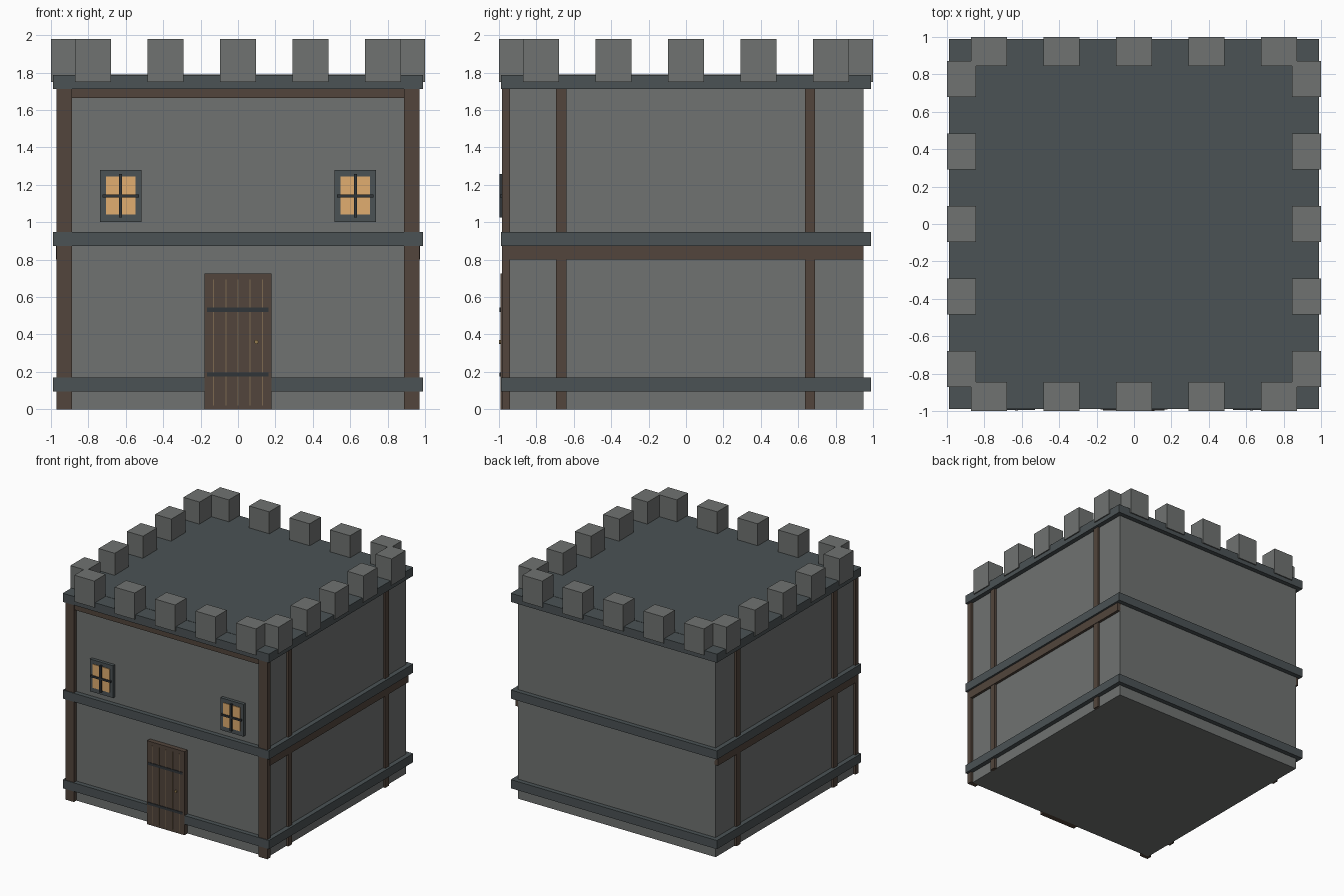
import bpy, bmesh
from mathutils import Matrix

if "Cube" in bpy.data.objects:
    bpy.data.objects.remove(bpy.data.objects["Cube"])


def material(name, rgb):
    m = bpy.data.materials.new(name)
    m.diffuse_color = (*rgb, 1)
    m.use_nodes = True
    m.node_tree.nodes["Principled BSDF"].inputs["Base Color"].default_value = m.diffuse_color
    return m


STONE = material("stone", (0.16, 0.17, 0.165))
SLATE = material("slate", (0.07, 0.085, 0.09))
TIMBER = material("timber", (0.085, 0.06, 0.045))
TAN = material("pale_wood", (0.20, 0.14, 0.08))
IRON = material("iron", (0.03, 0.035, 0.04))
GLOW = material("lit_glass", (0.75, 0.42, 0.16))
BRASS = material("brass", (0.30, 0.20, 0.08))


def finish(name, bm, mat):
    mesh = bpy.data.meshes.new(name)
    bm.to_mesh(mesh)
    bm.free()
    mesh.materials.append(mat)
    ob = bpy.data.objects.new(name, mesh)
    bpy.context.collection.objects.link(ob)
    return ob


def box(name, x, y, z, mat):
    """Box from (min, max) pairs on each axis."""
    bm = bmesh.new()
    size = Matrix.Diagonal((x[1] - x[0], y[1] - y[0], z[1] - z[0], 1))
    centre = Matrix.Translation((sum(x) / 2, sum(y) / 2, sum(z) / 2))
    bmesh.ops.create_cube(bm, size=1, matrix=centre @ size)
    return finish(name, bm, mat)


def around(c, w):
    return (c - w / 2, c + w / 2)


# Stone body, slate bands and roof deck
box("walls", (-0.95, 0.95), (-0.95, 0.95), (0, 1.75), STONE)
for name, z0 in (("base_band", 0.095), ("middle_band", 0.873), ("roof_band", 1.713)):
    box(name, (-0.99, 0.99), (-0.99, 0.99), (z0, z0 + 0.075), SLATE)
box("roof_deck", (-0.845, 0.845), (-0.845, 0.845), (1.75, 1.79), SLATE)

# Battlements: five merlons along each side
for i in range(5):
    run = around((i - 2) * 0.388, 0.192)
    for s in (-1, 1):
        edge = tuple(sorted((s * 0.845, s * 1.0)))
        box("merlon_along_x", run, edge, (1.75, 1.98), STONE)
        box("merlon_along_y", edge, run, (1.75, 1.98), STONE)

# Timber frame
for s in (-1, 1):
    box("front_post", tuple(sorted((s * 0.888, s * 0.97))), (-0.984, -0.94), (0, 1.72), TIMBER)
    side = tuple(sorted((s * 0.94, s * 0.969)))
    for c in (-0.667, 0.663):
        box("side_post", side, around(c, 0.054), (0, 1.72), TIMBER)
    box("side_beam", tuple(sorted((s * 0.94, s * 0.973))), (-0.95, 0.95), (0.80, 0.875), TIMBER)
box("front_beam", (-0.89, 0.89), (-0.975, -0.94), (1.665, 1.72), TIMBER)

# Windows: frame, lit glass and crossing bars
for c in (-0.627, 0.627):
    box("window_frame", around(c, 0.222), (-0.978, -0.94), (1.0, 1.28), SLATE)
    box("window_glass", around(c, 0.16), (-0.984, -0.97), (1.04, 1.245), GLOW)
    box("window_upright_bar", around(c, 0.016), (-0.998, -0.97), (1.025, 1.257), IRON)
    box("window_cross_bar", around(c, 0.194), (-0.994, -0.97), (1.133, 1.149), IRON)

# Door with plank strips, iron straps and a knob
box("door", (-0.18, 0.18), (-0.991, -0.94), (0, 0.725), TIMBER)
for i in range(5):
    box("door_plank_strip", around((i - 2) * 0.065, 0.006), (-0.993, -0.98), (0.02, 0.695), TAN)
for z in (0.185, 0.532):
    box("door_strap", (-0.165, 0.163), (-0.996, -0.98), around(z, 0.022), IRON)
bm = bmesh.new()
bmesh.ops.create_cone(bm, cap_ends=True, segments=12, radius1=0.011, radius2=0.011, depth=0.02,
                      matrix=Matrix.Translation((0.098, -0.99, 0.36)) @ Matrix.Rotation(1.5707963, 4, 'X'))
finish("door_knob", bm, BRASS)
